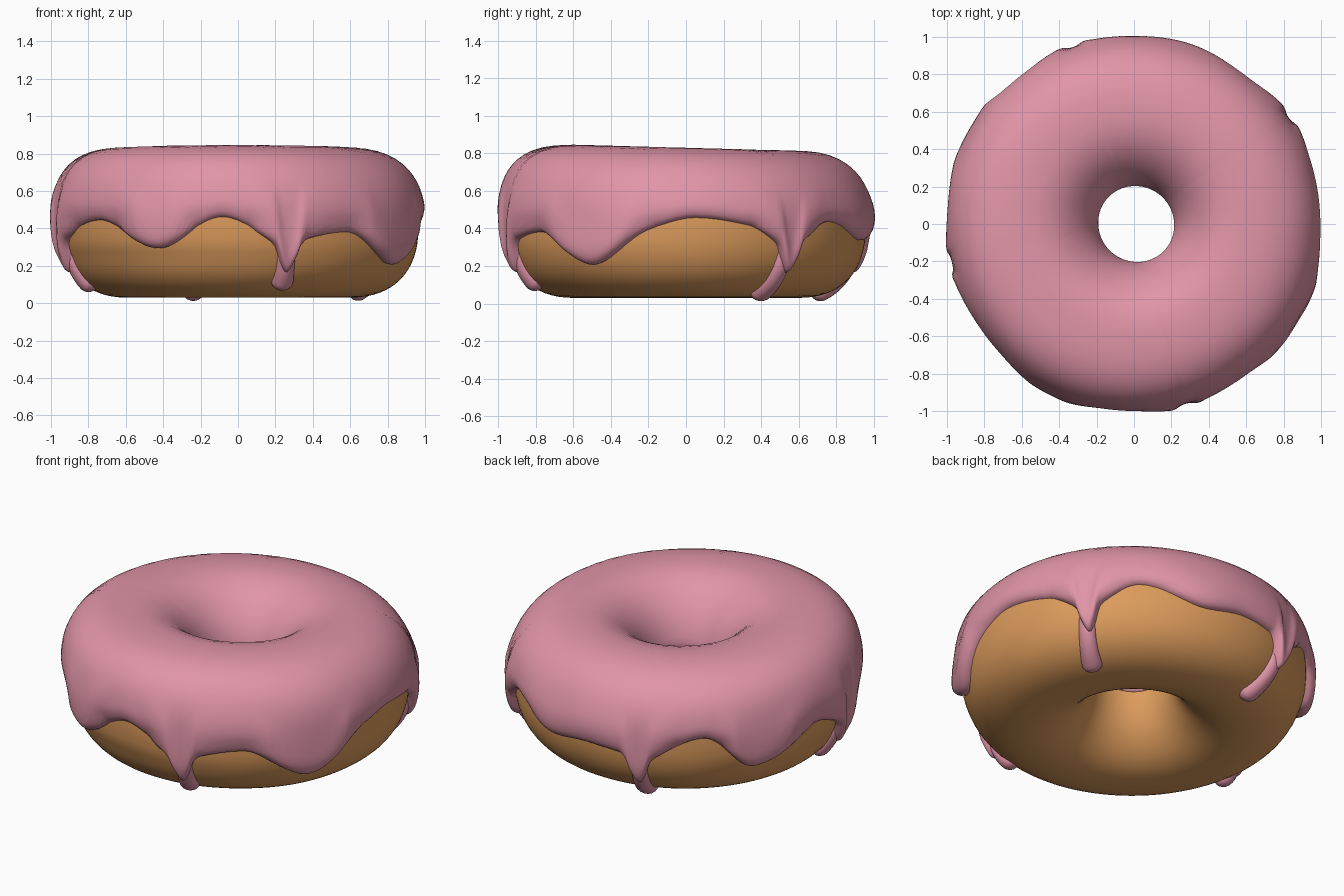
import bpy, bmesh
from math import sin, cos, asin, pi, radians, degrees, sqrt, copysign, exp
from mathutils import Vector

if "Cube" in bpy.data.objects:
    bpy.data.objects.remove(bpy.data.objects["Cube"])

RC, ZC, B = 0.585, 0.415, 0.385      # ring radius, mid height, half height
A_OUT, A_IN = 0.376, 0.365           # half widths outward and inward


def material(name, rgb):
    m = bpy.data.materials.new(name)
    m.diffuse_color = (*rgb, 1)
    m.use_nodes = True
    m.node_tree.nodes["Principled BSDF"].inputs["Base Color"].default_value = m.diffuse_color
    return m


def spow(v, p):
    return copysign(abs(v) ** p, v)


def squareness(th, s):
    """Profile exponent: rounder at the back right and on the lower half."""
    n = 2.62 - 0.3 * cos(th - radians(50))
    return n + (2.38 - n) * min(1, max(0, -s * 3))


def bump(th, deg, width):
    d = (degrees(th) - deg + 180) % 360 - 180
    return exp(-(d / width) ** 2)


def ring_point(th, ph, t):
    """Point on the dough surface, offset outward by t."""
    c, s = cos(ph), sin(ph)
    n = squareness(th, s)
    if c >= 0:
        a = A_OUT + t + 0.005 * sin(3 * th + 0.6) + 0.018 * bump(th, 329, 18)
        a -= 0.022 * max(0, cos(th - radians(215))) * min(1, max(0, -s * 2.5))
        r = RC + a * spow(c, 2 / n)
        z = (B + (0.75 * t if s > 0 else t)) * spow(s, 2 / n)
    else:                            # rounder funnel inside the hole
        r = RC + (A_IN + t * 0.6) * c
        k = 2 / n + (1 - 2 / n) * min(1, -c * 1.5)
        z = (B + (0.75 * t if s > 0 else t)) * spow(s, k)
    z += ZC
    z -= 0.015 * sin(th) * max(0, (z - 0.4) / 0.4)
    shift = 0.012 * max(0, -c)       # hole sits slightly off centre
    return Vector((r * cos(th) + shift, r * sin(th), z))


def add_grid(bm, rows, wrap_rows=True):
    """Skin rows of points; each row is a closed loop."""
    vs = [[bm.verts.new(p) for p in row] for row in rows]
    nu, nv = len(vs), len(vs[0])
    for i in range(nu if wrap_rows else nu - 1):
        for j in range(nv):
            k, l = (i + 1) % nu, (j + 1) % nv
            bm.faces.new((vs[i][j], vs[k][j], vs[k][l], vs[i][l]))
    if not wrap_rows:
        bm.faces.new(vs[0])
        bm.faces.new(vs[-1])


def finish(bm, name, mat):
    bmesh.ops.recalc_face_normals(bm, faces=bm.faces[:])
    for f in bm.faces:
        f.smooth = True
    me = bpy.data.meshes.new(name)
    bm.to_mesh(me)
    bm.free()
    me.materials.append(mat)
    ob = bpy.data.objects.new(name, me)
    bpy.context.collection.objects.link(ob)
    return ob


# Drips: angle at the top, angle at the tip, how far round the profile it runs
DRIPS = [(34.5, 32, -66), (109, 108.5, -66), (192, 192, -50), (286, 286.3, -48)]

# Icing edge: angle in degrees, height; each drip adds a narrow filleted neck
EDGE = [(3, .455), (20, .415), (52, .435), (75, .335), (90, .36), (131, .46),
        (148, .26), (175, .40), (220, .44), (244, .30), (265, .457),
        (307, .38), (329, .21), (348, .39)]
for top, _, _ in DRIPS:
    EDGE += [(top, .17)] + [(top + k * d, z) for k in (-1, 1)
                            for d, z in ((2.4, .23), (3.9, .305), (6.5, .345))]
EDGE.sort()


def edge_height(deg):
    n = len(EDGE)

    def pt(i):
        return EDGE[i % n][0] + 360 * (i // n), EDGE[i % n][1]
    if deg < EDGE[0][0]:
        deg += 360
    i = max(k for k in range(n) if EDGE[k][0] <= deg)
    (x0, y0), (x1, y1), (x2, y2), (x3, y3) = (pt(i + k) for k in (-1, 0, 1, 2))

    def slope(l, a, b, dl, dr):      # flat at peaks and valleys
        s1, s2 = (a - l) / dl, (b - a) / dr
        return 0 if s1 * s2 <= 0 else 2 * s1 * s2 / (s1 + s2)
    h = x2 - x1
    m1 = slope(y0, y1, y2, x1 - x0, h) * h
    m2 = slope(y1, y2, y3, h, x3 - x2) * h
    u = (deg - x1) / h
    return ((2*u**3 - 3*u*u + 1) * y1 + (u**3 - 2*u*u + u) * m1
            + (3*u*u - 2*u**3) * y2 + (u**3 - u*u) * m2)


# Dough ring
bm = bmesh.new()
add_grid(bm, [[ring_point(2*pi*i/112, 2*pi*j/64, 0) for j in range(64)]
              for i in range(112)])
finish(bm, "dough", material("baked dough", (0.72, 0.33, 0.108)))

# Icing coat: outer skin with rounded lips, closed by a skin buried in the dough
bm = bmesh.new()
NU, NV, NI = 420, 36, 8
rows = []
for i in range(NU):
    th = 2 * pi * i / NU
    h = edge_height(360 * i / NU)
    v = (h - ZC) / B
    lo = asin(spow(v, squareness(th, v) / 2))
    hi = pi - 0.05 + 0.05 * sin(2 * th)
    sag = 0.016 * min(1, max(0, (0.43 - h) / 0.1))     # low lobes are thicker
    row = []
    for j in range(NV + 1):
        u = j / NV
        u -= 0.12 * sin(2 * pi * u)            # denser near both lips
        ph = lo + (hi - lo) * u
        d = min(1, max(0, min(ph - lo, hi - ph)) / 0.16)
        t = 0.039 + sag * exp(-((ph - lo - 0.2) / 0.22) ** 2)
        t = -0.005 + (t + 0.005) * sqrt(max(0, 1 - (1 - d) ** 2))
        row.append(ring_point(th, ph, t))
    for j in range(NI + 1):
        row.append(ring_point(th, hi + (lo - hi) * j / NI, -0.03))
    rows.append(row)
add_grid(bm, rows)

# Drips: tapered tubes with round, swollen ends running down the side
for top, end, tip in DRIPS:
    rings = []
    n, caps = 22, 7

    def centre(u):
        return ring_point(radians(top + (end - top) * u), radians(tip * u),
                          -0.03 + 0.022 * min(1, u * 2))
    th = radians(end)
    side = Vector((-sin(th), cos(th), 0))
    for k in range(n + caps):
        u = min(1, k / n)
        mid = centre(u)
        along = (centre(u) - centre(u - 0.02)).normalized()
        rad = 0.045 + 0.012 * u ** 3
        if k > n:                              # rounded end
            a = (k - n) / caps * pi / 2
            mid = mid + along * rad * sin(a)
            rad *= cos(a)
        out = side.cross(along)
        rings.append([mid + rad * (1.06 * cos(2*pi*q/18) * side + 0.92 * sin(2*pi*q/18) * out)
                      for q in range(18)])
    add_grid(bm, rings, wrap_rows=False)
finish(bm, "icing", material("pink icing", (0.75, 0.30, 0.39)))
